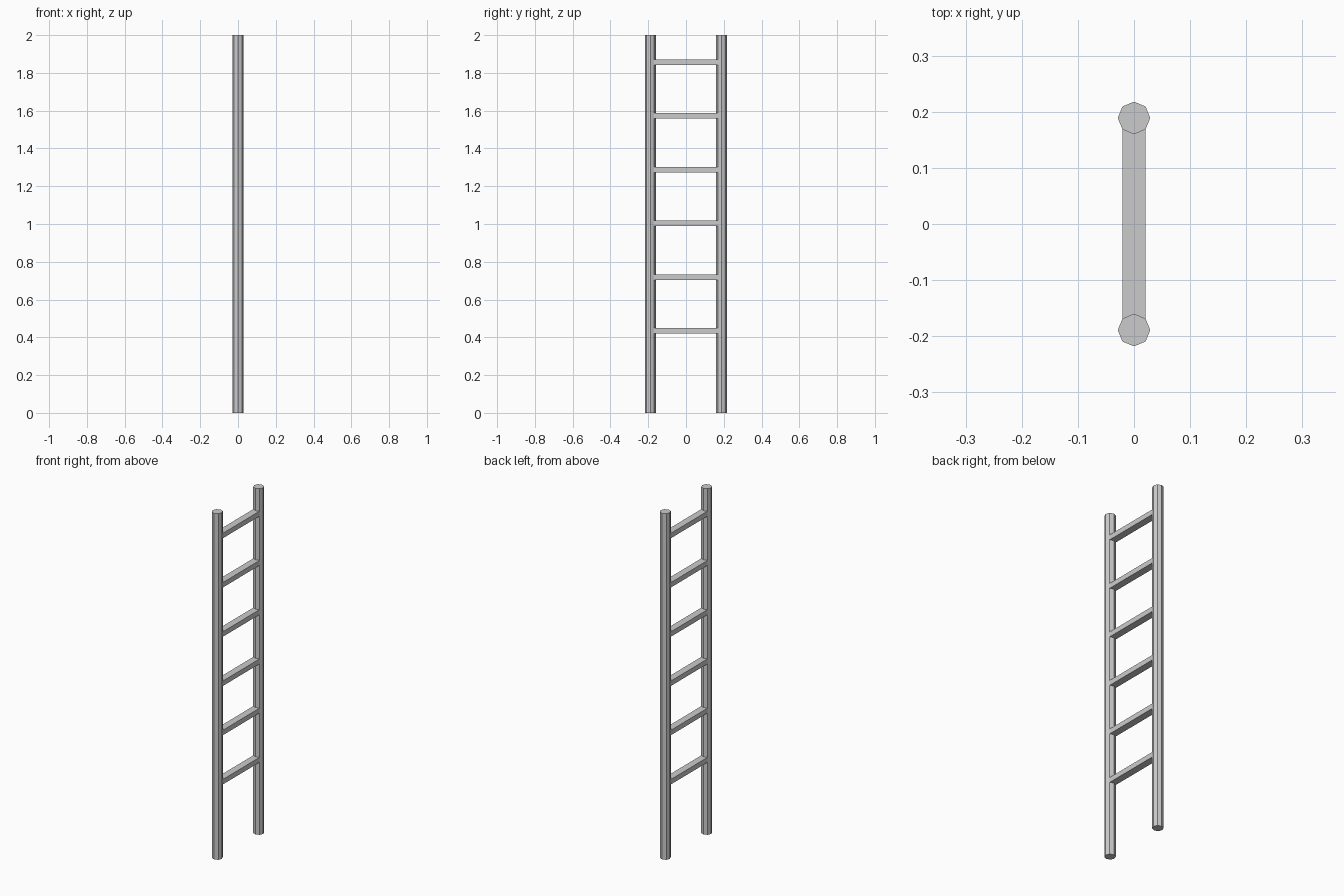
import bpy

if "Cube" in bpy.data.objects:
    bpy.data.objects.remove(bpy.data.objects["Cube"])

RAIL_Y, RAIL_R, HEIGHT = 0.189, 0.029, 2.0

# Octagonal side rails
for name, side in (("rail_near", -1), ("rail_far", 1)):
    bpy.ops.mesh.primitive_cylinder_add(
        vertices=8, radius=RAIL_R, depth=HEIGHT,
        location=(0, side * RAIL_Y, HEIGHT / 2))
    bpy.context.object.name = name

# Flat rungs, evenly spaced, meeting the rails at their diagonal edges
for i in range(6):
    bpy.ops.mesh.primitive_cube_add(size=1, location=(0, 0, 0.434 + i * 0.2845))
    rung = bpy.context.object
    rung.name = f"rung_{i + 1}"
    rung.dimensions = (0.041, 0.337, 0.029)
    bpy.ops.object.transform_apply(location=False, rotation=False, scale=True)
